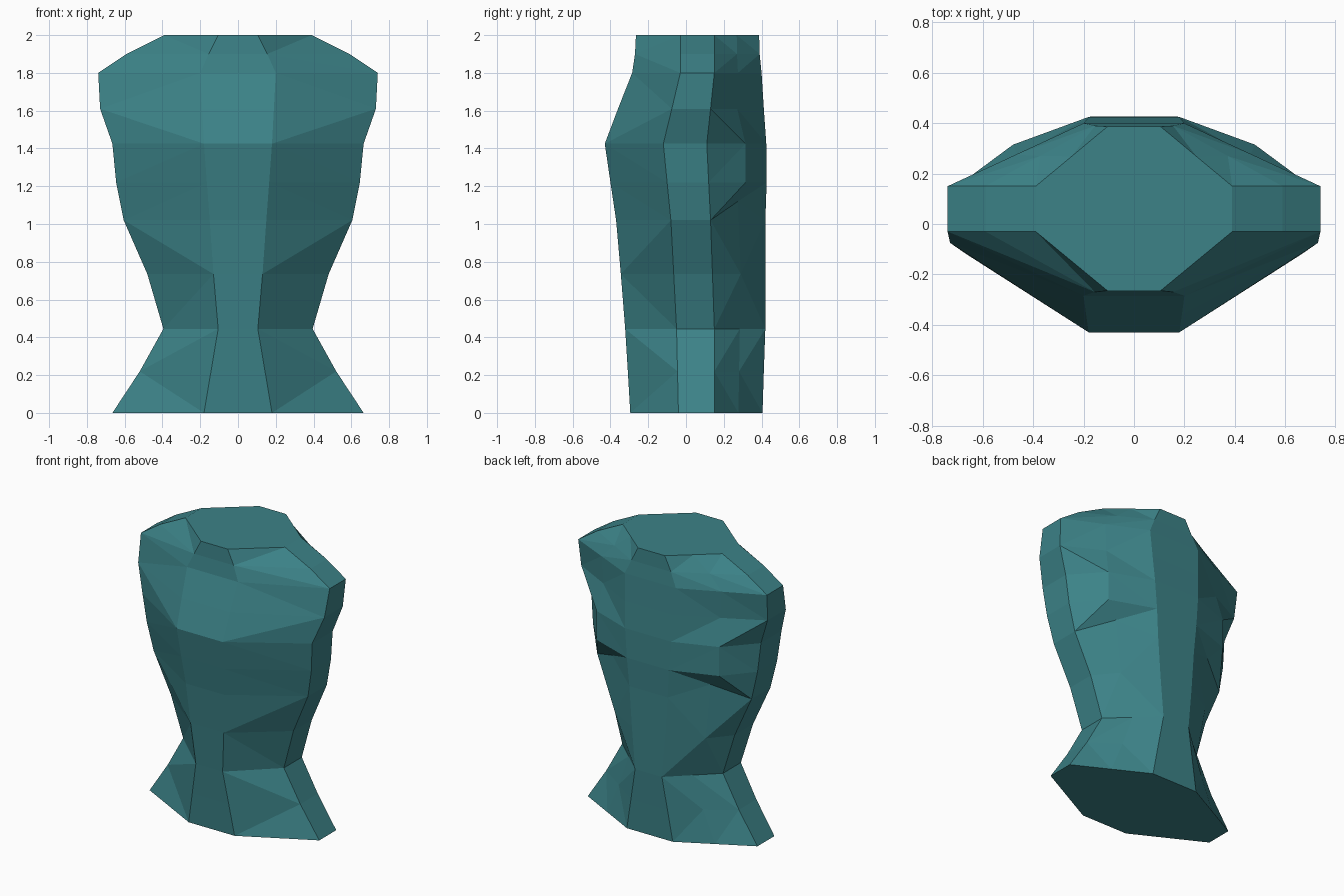
import bpy, bmesh

if "Cube" in bpy.data.objects:
    bpy.data.objects.remove(bpy.data.objects["Cube"])

# Cross-sections: z, half width, half width of flat front/back panel,
# front y, side front y, side back y, back y
RINGS = [
    (0.00, 0.665, 0.18, -0.295, -0.04, 0.15, 0.405),
    (0.22, 0.52, 0.143, -0.308, -0.045, 0.15, 0.412),
    (0.445, 0.395, 0.105, -0.322, -0.05, 0.15, 0.42),
    (0.735, 0.48, 0.13, -0.345, -0.065, 0.14, 0.42),
    (1.02, 0.605, 0.15, -0.37, -0.08, 0.13, 0.42),
    (1.22, 0.645, 0.165, -0.40, -0.10, 0.12, 0.427),
    (1.425, 0.665, 0.18, -0.43, -0.12, 0.11, 0.425),
    (1.61, 0.73, 0.19, -0.36, -0.075, 0.13, 0.412),
    (1.80, 0.74, 0.20, -0.285, -0.03, 0.15, 0.40),
    (1.90, 0.59, 0.155, -0.27, -0.03, 0.15, 0.39),
    (2.00, 0.39, 0.105, -0.265, -0.03, 0.15, 0.387),
]
# Points raised off the back diagonal: lower back and shoulder blades
BACK_POINTS = {3: (0.355, 0.29, 0.735), 4: (0.385, 0.275, 1.12),
               5: (0.48, 0.315, 1.22), 6: (0.48, 0.315, 1.425)}
# Crease direction per band: d = outer point is the upper one, u = the lower one
OUTER_CREASE = "duududduud"
OUTER_CREASE = "duud" + "uu" + "duud"
INNER_CREASE = "dudu" + "ud" + "duud"


def half_ring(i):
    z, w, c, front, side_f, side_b, back = RINGS[i]
    mid = BACK_POINTS.get(i, ((w + c) / 2, (side_b + back) / 2, z))
    return [(c, front, z), (w, side_f, z), (w, side_b, z), mid, (c, back, z)]


def creased(bm, inner, outer, flag):
    """Split a quad strip cell; inner and outer are (lower, upper) pairs."""
    (a, b), (c, d) = inner, outer
    if flag == "d":
        bm.faces.new((a, c, d))
        bm.faces.new((a, d, b))
    else:
        bm.faces.new((a, c, b))
        bm.faces.new((c, d, b))


bm = bmesh.new()
sides = []
for s in (1, -1):
    sides.append([[bm.verts.new((s * x, y, z)) for x, y, z in half_ring(i)]
                  for i in range(len(RINGS))])

# Left and right flanks
for rings in sides:
    for i in range(len(RINGS) - 1):
        col = [(rings[i][k], rings[i + 1][k]) for k in range(5)]
        creased(bm, col[0], col[1], OUTER_CREASE[i])
        creased(bm, col[1], col[2], "d")
        creased(bm, col[3], col[2], OUTER_CREASE[i])
        creased(bm, col[4], col[3], INNER_CREASE[i])

# Front and back centre panels
right, left = sides
for i in range(len(RINGS) - 1):
    for k in (0, 4):
        bm.faces.new((right[i][k], right[i + 1][k], left[i + 1][k], left[i][k]))

# Waist and neck caps
for i in (0, -1):
    bm.faces.new(right[i] + left[i][::-1])

bmesh.ops.recalc_face_normals(bm, faces=bm.faces[:])
mesh = bpy.data.meshes.new("torso")
bm.to_mesh(mesh)
bm.free()

teal = bpy.data.materials.new("teal")
teal.diffuse_color = (0.045, 0.225, 0.245, 1)
teal.use_nodes = True
teal.node_tree.nodes["Principled BSDF"].inputs["Base Color"].default_value = teal.diffuse_color
mesh.materials.append(teal)
torso = bpy.data.objects.new("torso", mesh)
bpy.context.collection.objects.link(torso)
